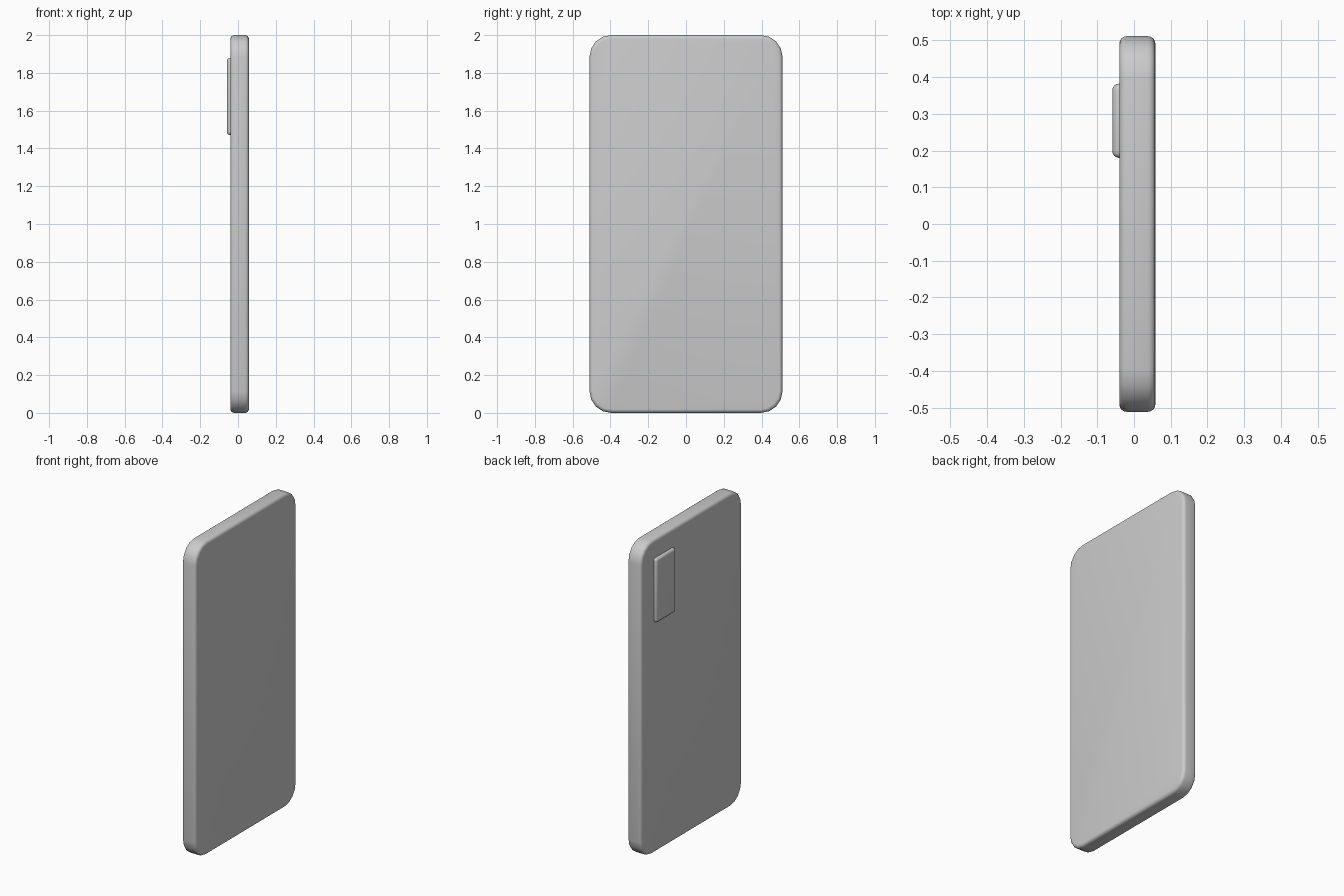
import bpy, bmesh, math
from mathutils import Matrix

if "Cube" in bpy.data.objects:
    bpy.data.objects.remove(bpy.data.objects["Cube"])


def rounded_slab(name, lo, hi, corner, segs, edge):
    """Box with rounded corners seen along x, then softened rims."""
    size = [b - a for a, b in zip(lo, hi)]
    centre = [(a + b) / 2 for a, b in zip(lo, hi)]
    bm = bmesh.new()
    bmesh.ops.create_cube(bm, size=1, matrix=Matrix.Translation(centre) @ Matrix.Diagonal((*size, 1)))
    if corner:
        along_x = [e for e in bm.edges
                   if abs(e.verts[0].co.x - e.verts[1].co.x) > size[0] / 2]
        bmesh.ops.bevel(bm, geom=along_x, offset=corner, segments=segs,
                        profile=0.5, affect='EDGES')
    mesh = bpy.data.meshes.new(name)
    bm.to_mesh(mesh)
    bm.free()
    obj = bpy.data.objects.new(name, mesh)
    bpy.context.collection.objects.link(obj)
    bev = obj.modifiers.new("soft_rim", 'BEVEL')
    bev.width = edge
    bev.segments = 4
    bev.limit_method = 'ANGLE'
    bev.angle_limit = math.radians(40)
    bpy.ops.object.select_all(action='DESELECT')
    obj.select_set(True)
    bpy.context.view_layer.objects.active = obj
    bpy.ops.object.modifier_apply(modifier=bev.name)
    bpy.ops.object.shade_smooth_by_angle(angle=math.radians(40))
    return obj


# Phone body: thin upright slab
rounded_slab("phone_body", (-0.04, -0.511, 0), (0.058, 0.511, 2.0), 0.115, 4, 0.02)

# Raised camera block on the back, sunk slightly into the body
rounded_slab("camera_block", (-0.059, 0.18, 1.47), (-0.02, 0.382, 1.88), 0, 1, 0.018)
